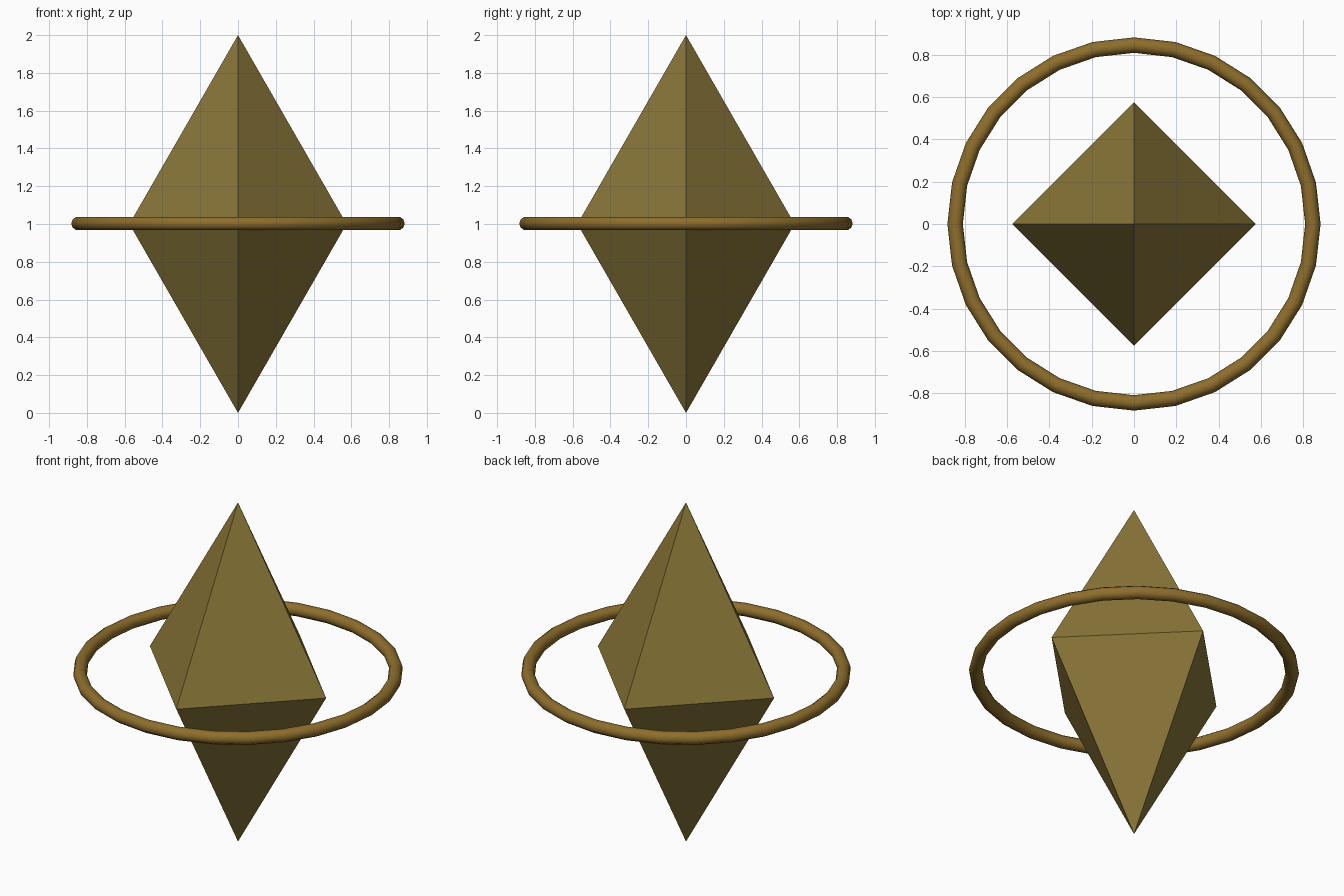
import bpy
import math

if "Cube" in bpy.data.objects:
    bpy.data.objects.remove(bpy.data.objects["Cube"])


def paint(obj, name, color):
    mat = bpy.data.materials.new(name)
    mat.diffuse_color = (*color, 1.0)
    mat.use_nodes = True
    mat.node_tree.nodes["Principled BSDF"].inputs["Base Color"].default_value = mat.diffuse_color
    obj.data.materials.append(mat)


# Crystal: flat-faced four-sided double pyramid, points on the x and y axes
RADIUS = 0.575
corners = [(RADIUS * math.cos(i * math.pi / 2), RADIUS * math.sin(i * math.pi / 2), 1.0)
           for i in range(4)]
faces = []
for i in range(4):
    j = (i + 1) % 4
    faces += [(i, j, 4), (j, i, 5)]
mesh = bpy.data.meshes.new("crystal")
mesh.from_pydata(corners + [(0, 0, 2), (0, 0, 0)], [], faces)
crystal = bpy.data.objects.new("crystal", mesh)
bpy.context.collection.objects.link(crystal)
paint(crystal, "crystal_olive", (0.25, 0.18, 0.04))

# Ring: thin smooth hoop floating around the crystal's waist
bpy.ops.mesh.primitive_torus_add(major_radius=0.846, minor_radius=0.0365,
                                 major_segments=28, minor_segments=10,
                                 location=(0, 0, 1.003))
ring = bpy.context.object
ring.name = "ring"
bpy.ops.object.shade_smooth_by_angle(angle=math.radians(50))
paint(ring, "ring_bronze", (0.27, 0.155, 0.025))
